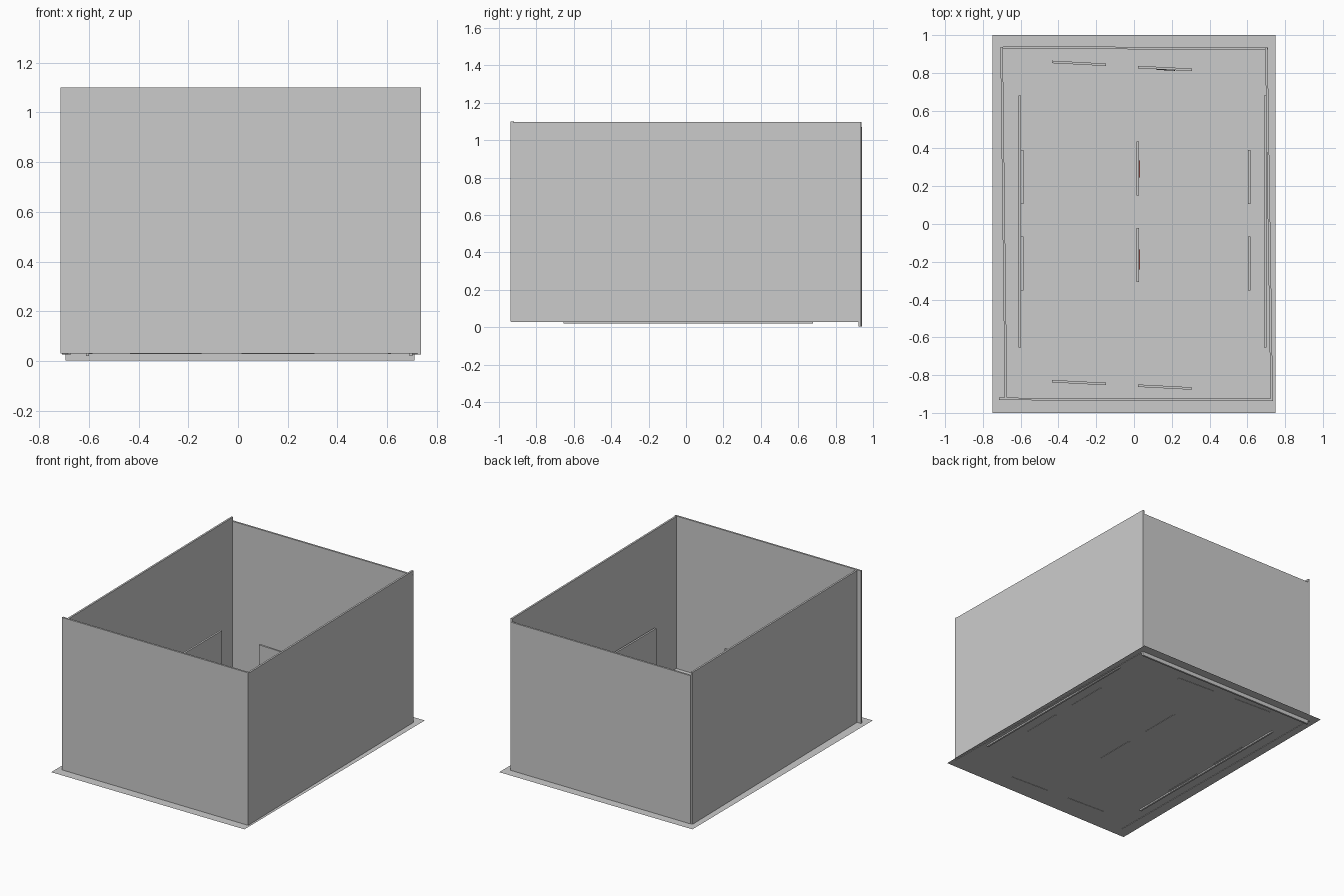
import bpy, math

if "Cube" in bpy.data.objects:
    bpy.data.objects.remove(bpy.data.objects["Cube"])

FLOOR_Z = 0.03
THICK = 0.013


def panel(name, start, end, z0, z1, thick=THICK, color=None):
    """Upright slab whose centre line runs from start to end in plan."""
    (x0, y0), (x1, y1) = start, end
    bpy.ops.mesh.primitive_cube_add(size=1, location=((x0 + x1) / 2, (y0 + y1) / 2, (z0 + z1) / 2))
    ob = bpy.context.object
    ob.name = name
    ob.scale = (math.hypot(x1 - x0, y1 - y0), thick, z1 - z0)
    ob.rotation_euler.z = math.atan2(y1 - y0, x1 - x0)
    if color:
        mat = bpy.data.materials.new(name + "_color")
        mat.diffuse_color = color
        mat.use_nodes = True
        mat.node_tree.nodes["Principled BSDF"].inputs["Base Color"].default_value = mat.diffuse_color
        ob.data.materials.append(mat)
    return ob


# Floor sheet
bpy.ops.mesh.primitive_plane_add(size=1, location=(0, 0, FLOOR_Z))
floor = bpy.context.object
floor.name = "floor"
floor.scale = (1.5, 2, 1)

# Outer walls, slightly out of square
panel("front_wall", (-0.714, -0.926), (0.735, -0.931), 0.03, 1.10)
panel("back_wall", (-0.693, 0.934), (0.709, 0.929), 0.003, 1.07)
panel("left_wall", (-0.701, 0.938), (-0.678, -0.922), 0.027, 1.096)
panel("right_wall", (0.701, 0.934), (0.729, -0.935), 0.027, 1.096)

# Long low partitions along the sides
for side, x in (("left", -0.605), ("right", 0.696)):
    panel(side + "_partition", (x, -0.655), (x, 0.68), 0.02, 0.423)

# Square display boards: side and centre rows
for row, x, shift in (("left", -0.592, 0), ("right", 0.609, 0), ("center", 0.02, 0.044)):
    for i, y in enumerate((-0.352, 0.106)):
        panel(f"{row}_board_{i + 1}", (x, y + shift), (x, y + shift + 0.287), 0.028, 0.302)

# Square display boards: front and back rows, slightly turned
for row, y_left, y_right in (("back", 0.858, 0.831), ("front", -0.832, -0.856)):
    for i, (x, y) in enumerate(((-0.434, y_left), (0.022, y_right))):
        panel(f"{row}_board_{i + 1}", (x, y), (x + 0.286, y - 0.015), 0.028, 0.302)

# Small thin plates mounted on the boards
RED = (0.45, 0.12, 0.1, 1)
panel("center_plate_1", (0.0285, -0.24), (0.0285, -0.135), 0.12, 0.22, 0.004, RED)
panel("center_plate_2", (0.0285, 0.246), (0.0285, 0.336), 0.12, 0.22, 0.004, RED)
panel("back_plate", (0.12, 0.818), (0.217, 0.813), 0.12, 0.22, 0.004, (0.03, 0.03, 0.03, 1))
